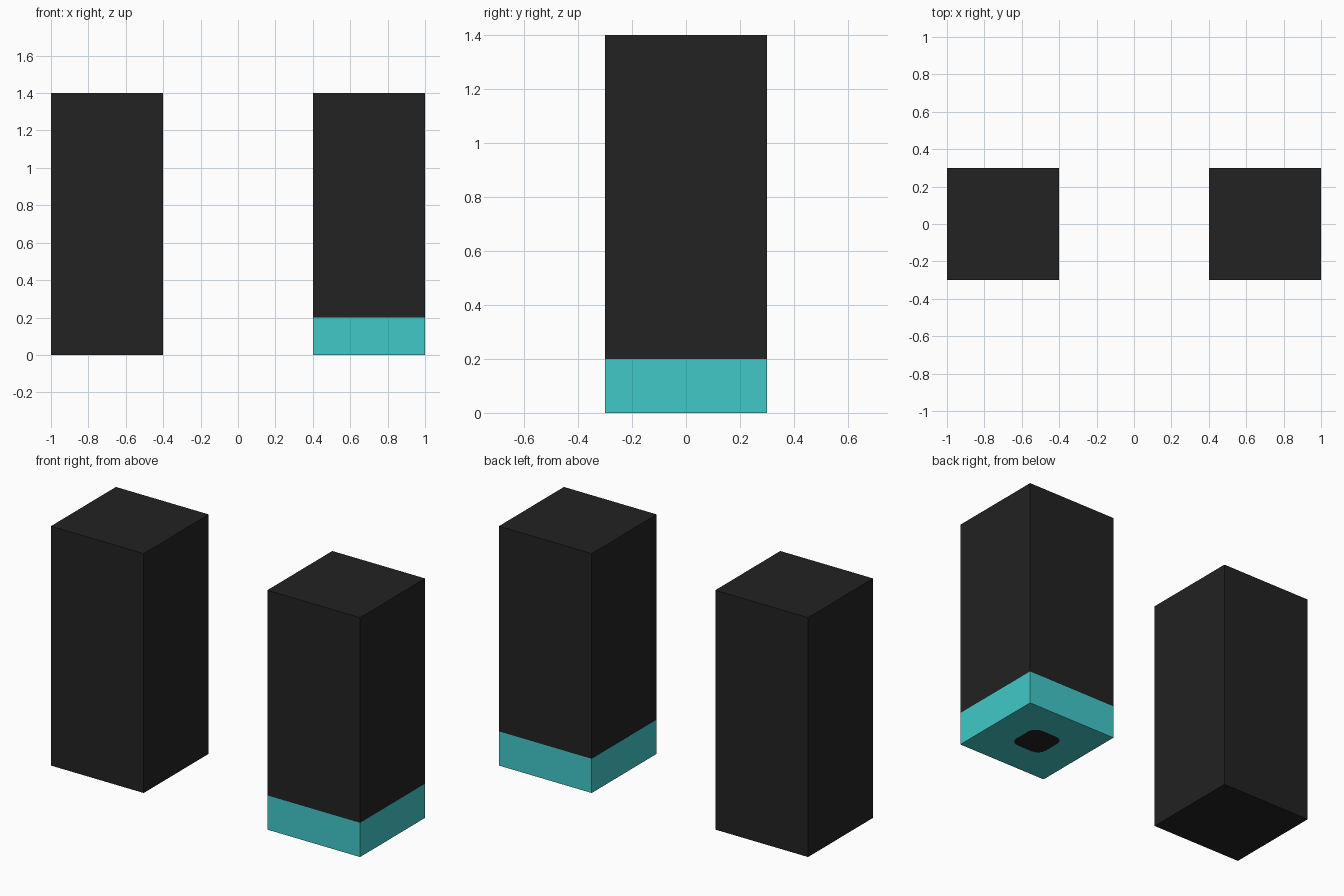
import bpy, bmesh, math

if "Cube" in bpy.data.objects:
    bpy.data.objects.remove(bpy.data.objects["Cube"])


def material(name, rgb):
    m = bpy.data.materials.new(name)
    m.diffuse_color = (*rgb, 1)
    m.use_nodes = True
    m.node_tree.nodes["Principled BSDF"].inputs["Base Color"].default_value = m.diffuse_color
    return m


black = material("black", (0.016, 0.016, 0.016))
teal = material("teal", (0.054, 0.584, 0.584))
H, HALF, BAND = 1.4, 0.3, 0.2


def ring(bm, half, z):
    return [bm.verts.new((x * half, y * half, z))
            for x, y in ((-1, -1), (1, -1), (1, 1), (-1, 1))]


def finish(bm, name, x):
    bmesh.ops.recalc_face_normals(bm, faces=bm.faces[:])
    me = bpy.data.meshes.new(name)
    bm.to_mesh(me)
    bm.free()
    me.materials.append(black)
    me.materials.append(teal)
    ob = bpy.data.objects.new(name, me)
    ob.location.x = x
    bpy.context.collection.objects.link(ob)


def pillar(name, x, banded):
    bm = bmesh.new()
    levels = (0, BAND, H) if banded else (0, H)
    rings = [ring(bm, HALF, z) for z in levels]
    # side walls, teal below the band height
    for k, (lo, hi) in enumerate(zip(rings, rings[1:])):
        for i in range(4):
            j = (i + 1) % 4
            f = bm.faces.new((lo[i], lo[j], hi[j], hi[i]))
            f.material_index = int(banded and k == 0)
    bm.faces.new(rings[-1])
    if not banded:
        bm.faces.new(rings[0][::-1])
    else:
        # underside: teal with a rounded black square cut into the middle
        patch = []
        for q, (sx, sy) in enumerate(((1, 1), (-1, 1), (-1, -1), (1, -1))):
            for s in range(5):
                a = math.pi / 2 * (q + s / 4)
                patch.append(bm.verts.new((sx * 0.05 + 0.055 * math.cos(a),
                                           sy * 0.05 + 0.055 * math.sin(a), 0)))
        edges = [bm.edges.new((patch[i - 1], patch[i])) for i in range(len(patch))]
        edges += [bm.edges.get((rings[0][i - 1], rings[0][i])) for i in range(4)]
        old = set(bm.faces)
        bmesh.ops.triangle_fill(bm, edges=edges, use_beauty=True)
        inner = set(patch)
        for f in [f for f in bm.faces if f not in old]:
            if all(v in inner for v in f.verts) and f.calc_center_median().length < 0.1:
                bm.faces.remove(f)
            else:
                f.material_index = 1
        bm.faces.new(patch[::-1])
    finish(bm, name, x)


pillar("plain_pillar", -0.7, False)
pillar("banded_pillar", 0.7, True)
